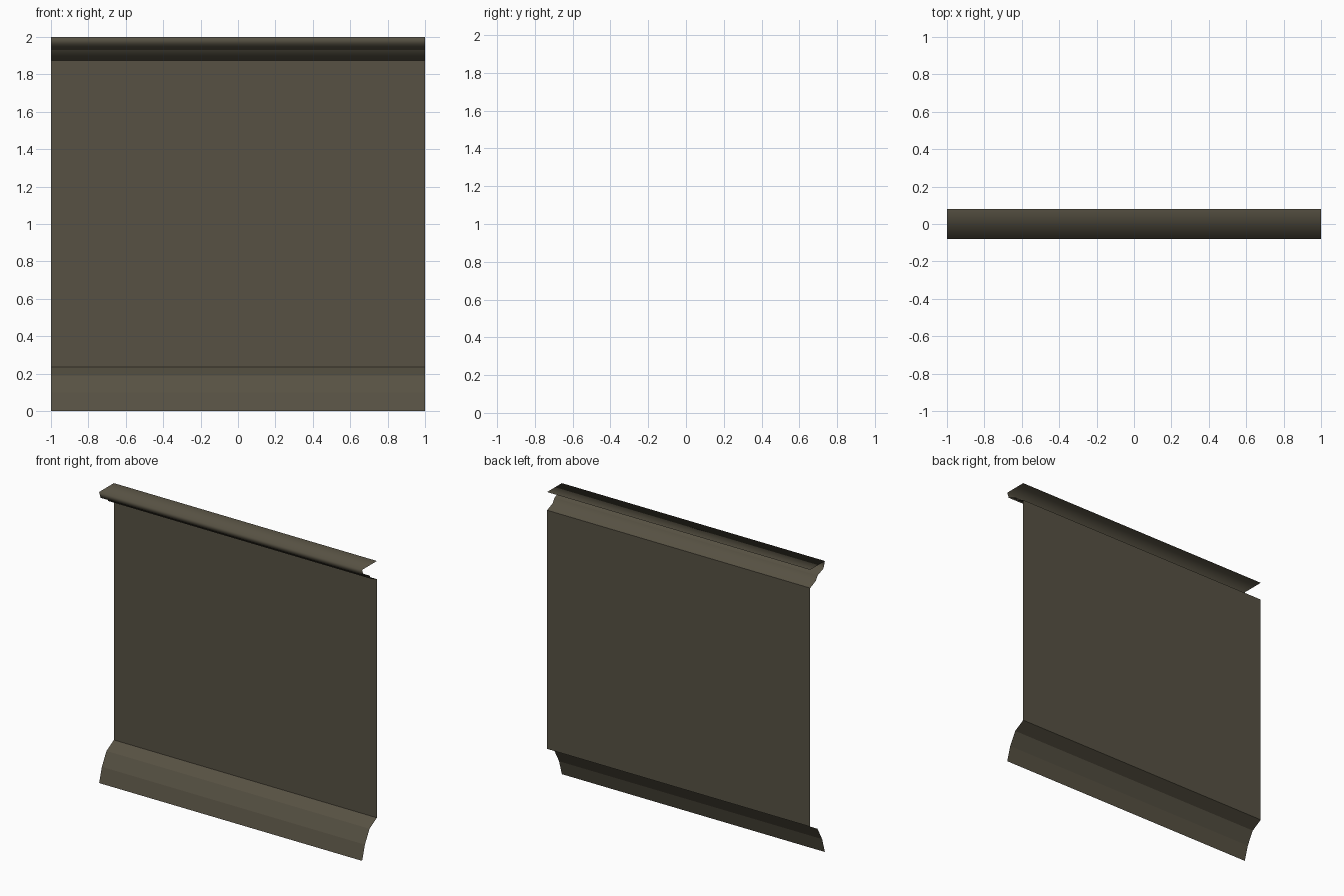
import bpy

if "Cube" in bpy.data.objects:
    bpy.data.objects.remove(bpy.data.objects["Cube"])

# Single dull olive-brown paint
paint = bpy.data.materials.new("olive_brown_paint")
paint.diffuse_color = (0.095, 0.083, 0.056, 1)
paint.use_nodes = True
paint.node_tree.nodes["Principled BSDF"].inputs["Base Color"].default_value = paint.diffuse_color


def strip(name, profile, smooth=False):
    """Extrude an open (y, z) profile along x as a thin sheet."""
    verts = [(x, y, z) for y, z in profile for x in (-1, 1)]
    faces = [(2 * i, 2 * i + 1, 2 * i + 3, 2 * i + 2) for i in range(len(profile) - 1)]
    mesh = bpy.data.meshes.new(name)
    mesh.from_pydata(verts, [], faces)
    mesh.materials.append(paint)
    for p in mesh.polygons:
        p.use_smooth = smooth
    ob = bpy.data.objects.new(name, mesh)
    bpy.context.collection.objects.link(ob)
    return ob


# Skirting at the floor, flat wall panel, crown moulding
strip("skirting", [(-0.08, 0), (-0.05, 0.10), (0.0, 0.19), (0.08, 0.235)])
strip("wall_panel", [(0.08, 0.235), (0.08, 1.875)])
strip("crown_lower_cove", [(0.08, 1.875), (0.02, 1.90), (0.0, 1.93)], True)
strip("crown_upper_lip", [(0.0, 1.93), (-0.065, 1.955), (-0.08, 2.0), (0.08, 2.0)], True)
